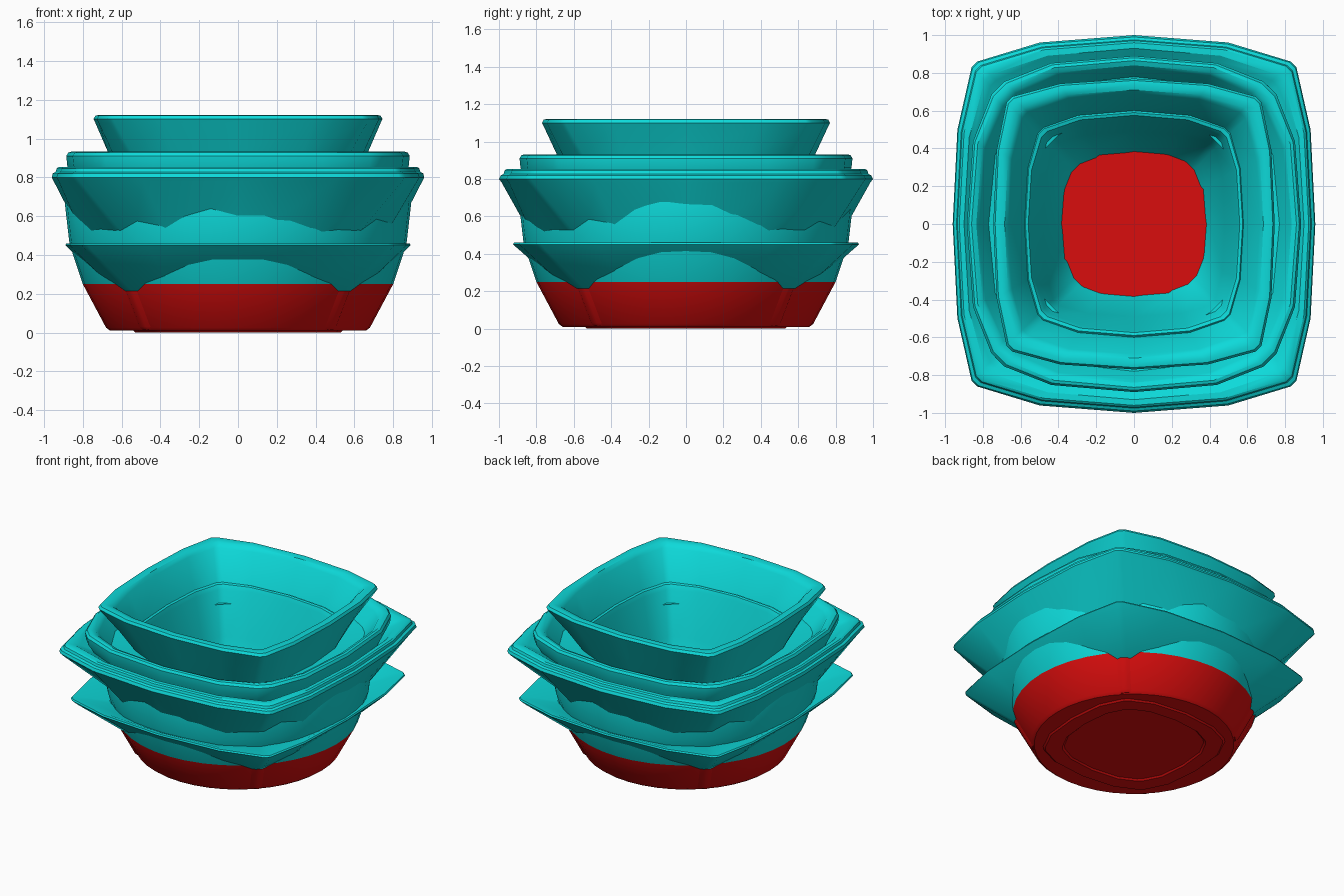
import bpy, bmesh, math

cube = bpy.data.objects.get("Cube")
if cube:
    bpy.data.objects.remove(cube, do_unlink=True)


def make_material(name, color):
    mat = bpy.data.materials.new(name)
    mat.use_nodes = True
    mat.diffuse_color = color
    mat.node_tree.nodes["Principled BSDF"].inputs["Base Color"].default_value = color
    return mat


TEAL = make_material("teal", (0.004, 0.7, 0.7, 1))
RED = make_material("red", (0.7, 0.004, 0.004, 1))
RED_TOP = 0.25


def square_ring(hx, hy, c, z, cut):
    """Bulging square: half widths at the middles, corner distance, corner cut."""
    quarter = [(hx, 0), (c + (hx - c) * 0.75, 0.58 * c), (c, c - cut),
               (c - cut, c), (0.58 * c, c + (hy - c) * 0.72), (0, hy)]
    half = quarter + [(-x, y) for x, y in quarter[-2::-1]]
    return [(x, y, z) for x, y in half + [(-x, -y) for x, y in half[1:-1]]]


def round_ring(r, z, sides=40):
    turns = [2 * math.pi * i / sides for i in range(sides)]
    return [(r * math.cos(a), r * math.sin(a), z) for a in turns]


def loft(name, rings, mats, cap_start=False, cap_end=False):
    """Skin rings in order; faces below RED_TOP take the second material."""
    bm = bmesh.new()
    loops = [[bm.verts.new(p) for p in ring] for ring in rings]
    for a, b in zip(loops, loops[1:]):
        n = len(a)
        for i in range(n):
            j = (i + 1) % n
            bm.faces.new((a[i], a[j], b[j], b[i]))
    if cap_start:
        bm.faces.new(loops[0][::-1])
    if cap_end:
        bm.faces.new(loops[-1])
    if len(mats) > 1:
        for f in bm.faces:
            f.material_index = int(f.calc_center_median().z < RED_TOP)
    mesh = bpy.data.meshes.new(name)
    bm.to_mesh(mesh)
    bm.free()
    for m in mats:
        mesh.materials.append(m)
    obj = bpy.data.objects.new(name, mesh)
    bpy.context.collection.objects.link(obj)
    bpy.ops.object.select_all(action="DESELECT")
    obj.select_set(True)
    bpy.context.view_layer.objects.active = obj
    bpy.ops.object.shade_smooth_by_angle(angle=math.radians(32))
    return obj


def square_loft(name, sections, mats, cut=0.03, **caps):
    return loft(name, [square_ring(*s, cut) for s in sections], mats, **caps)


# Round outer body, red below and teal above
body = [(0.66, 0.01), (0.68, 0.025), (0.8, RED_TOP), (0.85, 0.4),
        (0.87, 0.47), (0.892, 0.66), (0.88, 0.74)]
loft("round_body", [round_ring(*p) for p in body], [TEAL, RED], cap_start=True)

# Red foot and the ribs running up its corners
square_loft("foot", [(0.42, 0.42, 0.34, 0.01), (0.43, 0.43, 0.35, 0),
                     (0.53, 0.53, 0.43, 0), (0.55, 0.55, 0.45, 0.02)],
            [RED], cap_start=True)
square_loft("corner_ribs", [(0.55, 0.55, 0.49, 0.015), (0.56, 0.56, 0.505, 0.03),
                            (0.62, 0.62, 0.575, 0.215)],
            [RED], cap_start=True, cap_end=True)

# Lower flared collar
square_loft("lower_collar", [(0.62, 0.64, 0.54, 0.205), (0.64, 0.66, 0.575, 0.215),
                             (0.86, 0.89, 0.78, 0.42), (0.89, 0.925, 0.805, 0.45),
                             (0.885, 0.92, 0.8, 0.46), (0.86, 0.89, 0.775, 0.457),
                             (0.76, 0.78, 0.62, 0.41)], [TEAL], cap_start=True)

# Upper flared collar with a stepped rim
square_loft("upper_collar", [(0.78, 0.8, 0.57, 0.45), (0.95, 0.985, 0.845, 0.78),
                             (0.96, 1.0, 0.86, 0.8), (0.955, 0.99, 0.855, 0.82),
                             (0.94, 0.975, 0.84, 0.828), (0.935, 0.97, 0.835, 0.845),
                             (0.925, 0.96, 0.825, 0.853), (0.9, 0.93, 0.79, 0.853),
                             (0.88, 0.9, 0.76, 0.83), (0.82, 0.84, 0.68, 0.78)], [TEAL])

# Middle rim
square_loft("middle_rim", [(0.85, 0.86, 0.72, 0.79), (0.88, 0.885, 0.75, 0.86),
                           (0.885, 0.89, 0.755, 0.91), (0.875, 0.88, 0.745, 0.927),
                           (0.86, 0.865, 0.73, 0.932), (0.835, 0.84, 0.705, 0.922),
                           (0.82, 0.825, 0.69, 0.9), (0.77, 0.78, 0.63, 0.8),
                           (0.57, 0.57, 0.47, 0.77)], [TEAL], cut=0.07)

# Top bowl: outer wall, rounded rim, inner wall
square_loft("top_bowl", [(0.6, 0.61, 0.5, 0.77), (0.67, 0.69, 0.58, 0.93),
                         (0.735, 0.76, 0.665, 1.08), (0.745, 0.77, 0.675, 1.1),
                         (0.735, 0.76, 0.665, 1.118), (0.715, 0.74, 0.645, 1.122),
                         (0.685, 0.71, 0.615, 1.115), (0.665, 0.69, 0.59, 1.09),
                         (0.58, 0.6, 0.51, 0.89)], [TEAL])

# Inner cup with a small lip, tapering from square to round
square_loft("inner_cup", [(0.585, 0.605, 0.515, 0.88), (0.575, 0.59, 0.505, 0.895),
                          (0.56, 0.575, 0.49, 0.89), (0.55, 0.565, 0.475, 0.86),
                          (0.48, 0.49, 0.43, 0.55), (0.4, 0.4, 0.34, 0.25),
                          (0.33, 0.33, 0.245, 0.1)], [TEAL], cap_end=True)
loft("cup_floor", [round_ring(0.337, 0.1), round_ring(0.335, 0.107)],
     [TEAL], cap_end=True)
